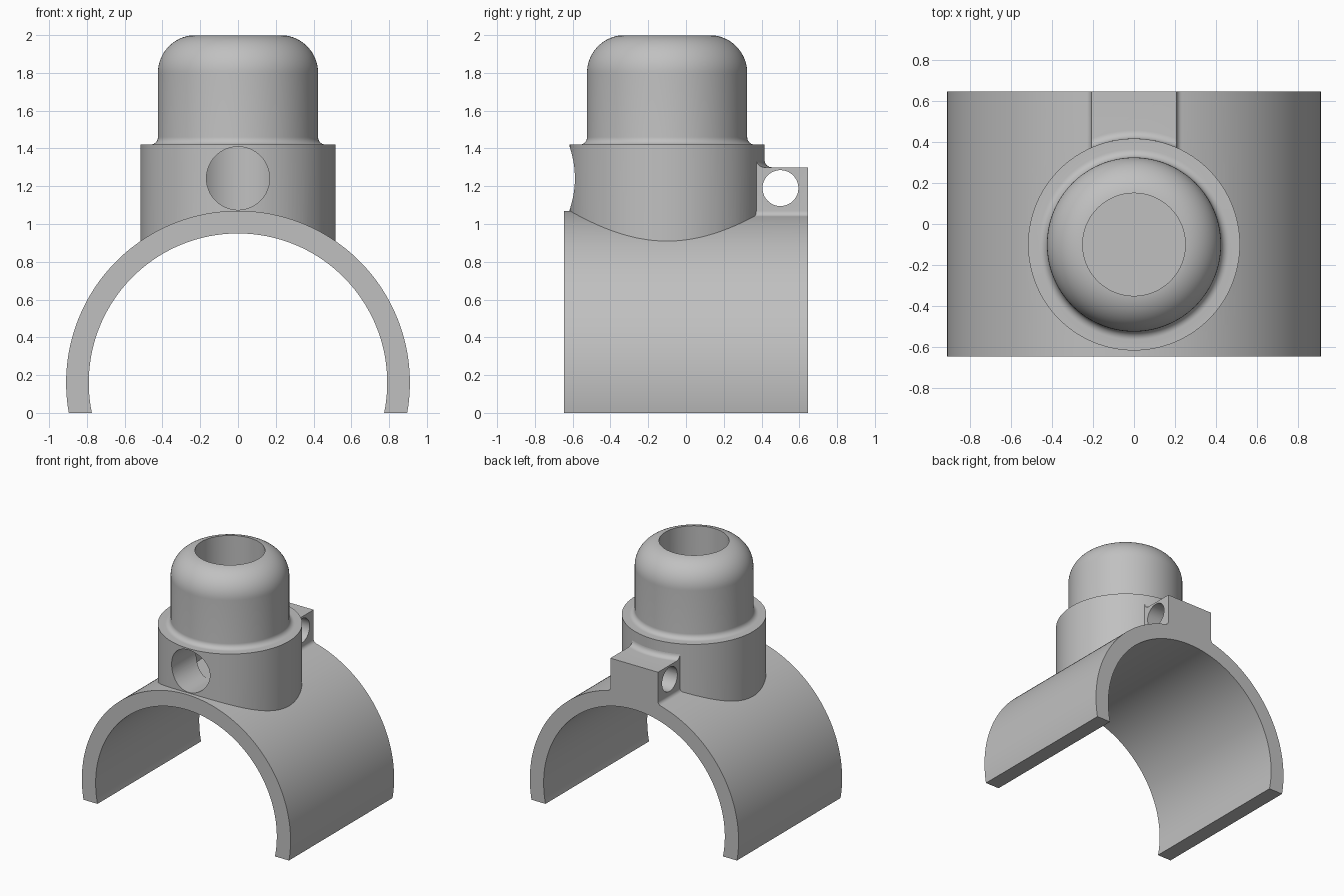
import bpy, bmesh
from math import sin, cos, pi, sqrt, atan2, radians
from mathutils import Matrix, Vector

cube = bpy.data.objects.get("Cube")
if cube:
    bpy.data.objects.remove(cube, do_unlink=True)

OUTER, INNER, AXIS_Z, HALF_LEN = 0.91, 0.79, 0.16, 0.645
BOSS_Y, COLLAR_R, NECK_R = -0.1, 0.516, 0.424
LUG_W, LUG_TOP = 0.208, 1.30
SEGS = 128

grey = bpy.data.materials.new("plain grey")
grey.use_nodes = True
colour = (0.53, 0.53, 0.53, 1)
grey.diffuse_color = colour
grey.node_tree.nodes["Principled BSDF"].inputs["Base Color"].default_value = colour


def finish(name, bm):
    bmesh.ops.recalc_face_normals(bm, faces=bm.faces)
    mesh = bpy.data.meshes.new(name)
    bm.to_mesh(mesh)
    bm.free()
    mesh.materials.append(grey)
    obj = bpy.data.objects.new(name, mesh)
    bpy.context.collection.objects.link(obj)
    return obj


def arc(cx, cz, r, start, end, n):
    steps = [start + (end - start) * i / n for i in range(n + 1)]
    return [(cx + r * cos(a), cz + r * sin(a)) for a in steps]


def extrude_y(name, outline, y0, y1):
    """Solid from an x-z outline."""
    bm = bmesh.new()
    face = bm.faces.new([bm.verts.new((x, y0, z)) for x, z in outline])
    new = bmesh.ops.extrude_face_region(bm, geom=[face])["geom"]
    verts = [v for v in new if isinstance(v, bmesh.types.BMVert)]
    bmesh.ops.translate(bm, verts=verts, vec=(0, y1 - y0, 0))
    return finish(name, bm)


def lathe(name, profile):
    """Solid of revolution about the boss axis from (radius, z) points."""
    bm = bmesh.new()
    rings = [[bm.verts.new((r * cos(2 * pi * i / SEGS), BOSS_Y + r * sin(2 * pi * i / SEGS), z))
              for i in range(SEGS)] for r, z in profile]
    for a, b in zip(rings, rings[1:]):
        for i in range(SEGS):
            j = (i + 1) % SEGS
            bm.faces.new((a[i], a[j], b[j], b[i]))
    bm.faces.new(rings[0])
    bm.faces.new(rings[-1])
    return finish(name, bm)


def cylinder(name, r, start, end, segs=SEGS):
    start, end = Vector(start), Vector(end)
    turn = (end - start).to_track_quat('Z', 'Y').to_matrix().to_4x4()
    bm = bmesh.new()
    bmesh.ops.create_cone(bm, cap_ends=True, segments=segs, radius1=r, radius2=r,
                          depth=(end - start).length,
                          matrix=Matrix.Translation((start + end) / 2) @ turn)
    return finish(name, bm)


def combine(target, tool, operation):
    mod = target.modifiers.new(tool.name, 'BOOLEAN')
    mod.operation, mod.solver, mod.object = operation, 'EXACT', tool
    bpy.context.view_layer.objects.active = target
    bpy.ops.object.modifier_apply(modifier=mod.name)
    bpy.data.objects.remove(tool, do_unlink=True)


# Saddle: arched shell, flat at the bottom
dip = atan2(AXIS_Z, sqrt(OUTER ** 2 - AXIS_Z ** 2))
saddle = extrude_y("pipe_saddle", arc(0, AXIS_Z, OUTER, -dip, pi + dip, 144), -HALF_LEN, HALF_LEN)

# Boss: collar, small fillet, neck and rounded top
boss = lathe("boss", [(COLLAR_R, 0.5), (COLLAR_R, 1.42)]
             + arc(NECK_R + 0.04, 1.46, 0.04, 1.5 * pi, pi, 8)
             + arc(NECK_R - 0.2, 1.8, 0.2, 0, pi / 2, 20))

# Lug: block with flared foot blending into the saddle
f = 0.03
foot_z = AXIS_Z + sqrt((OUTER + f) ** 2 - (LUG_W + f) ** 2)
foot_end = pi + atan2(foot_z - AXIS_Z, LUG_W + f)
side = ([(LUG_W, LUG_TOP)] + arc(LUG_W + f, foot_z, f, pi, foot_end, 8) + [(LUG_W, 1.0)])
lug = extrude_y("lug", side + [(-x, z) for x, z in reversed(side)], 0, HALF_LEN)

# Curved fillet where the lug top meets the collar
blend = lathe("lug_blend", [(0.45, 1.2), (COLLAR_R + 0.04, 1.2)]
              + arc(COLLAR_R + 0.04, LUG_TOP + 0.04, 0.04, 1.5 * pi, pi + 0.05, 8)
              + [(0.45, LUG_TOP + 0.04)])
trim = extrude_y("blend_trim", [(-LUG_W, 1), (LUG_W, 1), (LUG_W, 1.5), (-LUG_W, 1.5)], 0.1, 0.7)
combine(blend, trim, 'INTERSECT')

for part in (boss, lug, blend):
    combine(saddle, part, 'UNION')

# Pipe channel, blind bore, front port and lug cross hole
cutters = [
    cylinder("pipe_channel", INNER, (0, -1, AXIS_Z), (0, 1, AXIS_Z), 256),
    cylinder("bore", 0.25, (0, BOSS_Y, 1.075), (0, BOSS_Y, 2.2)),
    cylinder("front_port", 0.167, (0, -0.9, 1.242), (0, BOSS_Y, 1.242), 96),
    cylinder("cross_hole", 0.095, (-0.5, 0.5, 1.19), (0.5, 0.5, 1.19), 64),
]
for cutter in cutters:
    combine(saddle, cutter, 'DIFFERENCE')

# Smooth curved walls, crisp edges
bpy.ops.object.select_all(action='DESELECT')
saddle.select_set(True)
bpy.context.view_layer.objects.active = saddle
bpy.ops.object.shade_smooth_by_angle(angle=radians(25))
